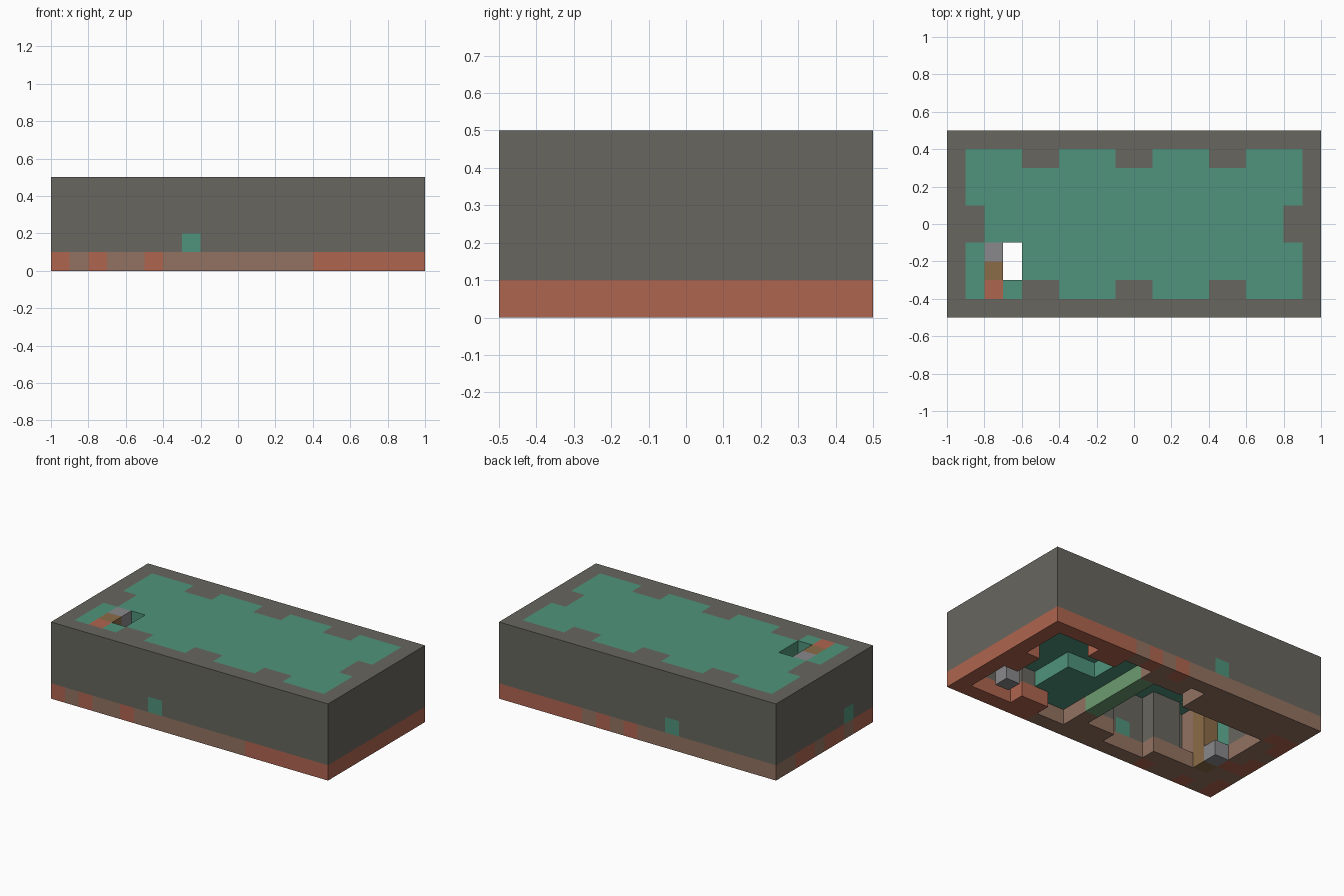
import bpy, bmesh
from mathutils import Vector
from itertools import product

cube = bpy.data.objects.get("Cube")
if cube:
    bpy.data.objects.remove(cube, do_unlink=True)

U = 0.1                       # block size
NX, NY, NZ = 20, 10, 5        # blocks along each axis


def material(name, rgb):
    m = bpy.data.materials.new(name)
    m.use_nodes = True
    colour = (*rgb, 1)
    m.diffuse_color = colour
    bsdf = next(n for n in m.node_tree.nodes if n.type == 'BSDF_PRINCIPLED')
    bsdf.inputs["Base Color"].default_value = colour
    return m


MATS = {
    "stone": material("stone grey", (.135, .133, .113)),
    "green": material("sea green", (.08, .295, .2)),
    "brick": material("brick red", (.43, .13, .08)),
    "clay": material("clay brown", (.29, .17, .12)),
    "iron": material("light grey", (.25, .25, .26)),
    "wood": material("wood brown", (.26, .15, .065)),
    "moss": material("moss green", (.15, .33, .16)),
}
NAMES = list(MATS)
cells = {}                    # block position -> (part, colour)


def fill(part, colour, xs, ys, zs):
    for c in product(range(*xs), range(*ys), range(*zs)):
        cells[c] = (part, colour)


def carve(xs, ys, zs):
    for c in product(range(*xs), range(*ys), range(*zs)):
        cells.pop(c, None)


# Outer walls, inner core and base course
fill("outer_walls", "stone", (0, NX), (0, NY), (1, NZ))
fill("core", "green", (1, NX - 1), (1, NY - 1), (1, NZ))
fill("base_course", "clay", (0, NX), (0, NY), (0, 1))
fill("base_course", "brick", (14, NX), (0, NY), (0, 1))

# Brick patches in the base
for x, y in ((0, 0), (2, 0), (5, 0), (10, 9), (12, 9), (0, 7), (0, 6), (1, 7),
             (0, 4), (0, 3), (0, 1), (1, 3), (1, 4)):
    fill("base_course", "brick", (x, x + 1), (y, y + 1), (0, 1))

# Open rooms on the underside
carve((13, 19), (1, 9), (0, 2))
carve((12, 13), (1, 9), (0, 1))
carve((4, 11), (1, 7), (0, 4))
carve((8, 11), (7, 9), (0, 4))
carve((2, 4), (2, 7), (0, 4))
carve((3, 4), (1, 2), (1, 4))

# Hanging core block and low divider
fill("core", "green", (12, 15), (1, 5), (1, 2))
fill("divider", "clay", (11, 12), (1, 9), (0, 1))
fill("divider", "moss", (11, 12), (3, 8), (0, 1))

# Wall pilasters
pilasters = [((x, x + 2), (y, y + 1)) for x in (4, 9, 14) for y in (1, 8)]
pilasters += [((x, x + 1), (4, 6)) for x in (1, 18)]
for xs, ys in pilasters:
    fill("pilasters", "stone", xs, ys, (1, NZ))
    fill("base_course", "brick" if xs[0] > 13 else "clay", xs, ys, (0, 1))

# Doors through the outer walls
for x, y in ((7, 0), (7, 9), (0, 2)):
    fill("doors", "green", (x, x + 1), (y, y + 1), (1, 2))

# Shaft, posts and steps
carve((3, 4), (2, 4), (0, NZ))
fill("side_post", "clay", (2, 3), (1, 2), (0, 4))
fill("side_post", "brick", (2, 3), (1, 2), (4, NZ))
fill("wood_post", "wood", (2, 3), (2, 3), (0, NZ))
fill("iron_step", "iron", (2, 3), (3, 4), (0, 1))
fill("iron_cap", "iron", (2, 3), (3, 4), (4, NZ))
fill("iron_foot", "iron", (17, 18), (2, 3), (0, 2))


def build(part):
    """Make one object from the exposed block faces of a part."""
    bm = bmesh.new()
    for cell, (owner, colour) in cells.items():
        if owner != part:
            continue
        base = Vector(cell)
        for axis, side in product(range(3), (0, 1)):
            n = [0, 0, 0]
            n[axis] = 2 * side - 1
            if tuple(a + b for a, b in zip(cell, n)) in cells:
                continue
            u, v = Vector(), Vector()
            u[(axis + 1) % 3] = v[(axis + 2) % 3] = 1
            o = base.copy()
            o[axis] += side
            ring = [o, o + u, o + u + v, o + v]
            if not side:
                ring.reverse()
            f = bm.faces.new([bm.verts.new((p - Vector((NX / 2, NY / 2, 0))) * U)
                              for p in ring])
            f.material_index = NAMES.index(colour)
    bmesh.ops.remove_doubles(bm, verts=bm.verts, dist=U / 100)
    bmesh.ops.dissolve_limit(bm, angle_limit=0.01, verts=bm.verts,
                             edges=bm.edges, delimit={'MATERIAL'})
    mesh = bpy.data.meshes.new(part)
    bm.to_mesh(mesh)
    bm.free()
    for m in MATS.values():
        mesh.materials.append(m)
    bpy.context.collection.objects.link(bpy.data.objects.new(part, mesh))


for part in sorted({owner for owner, _ in cells.values()}):
    build(part)
